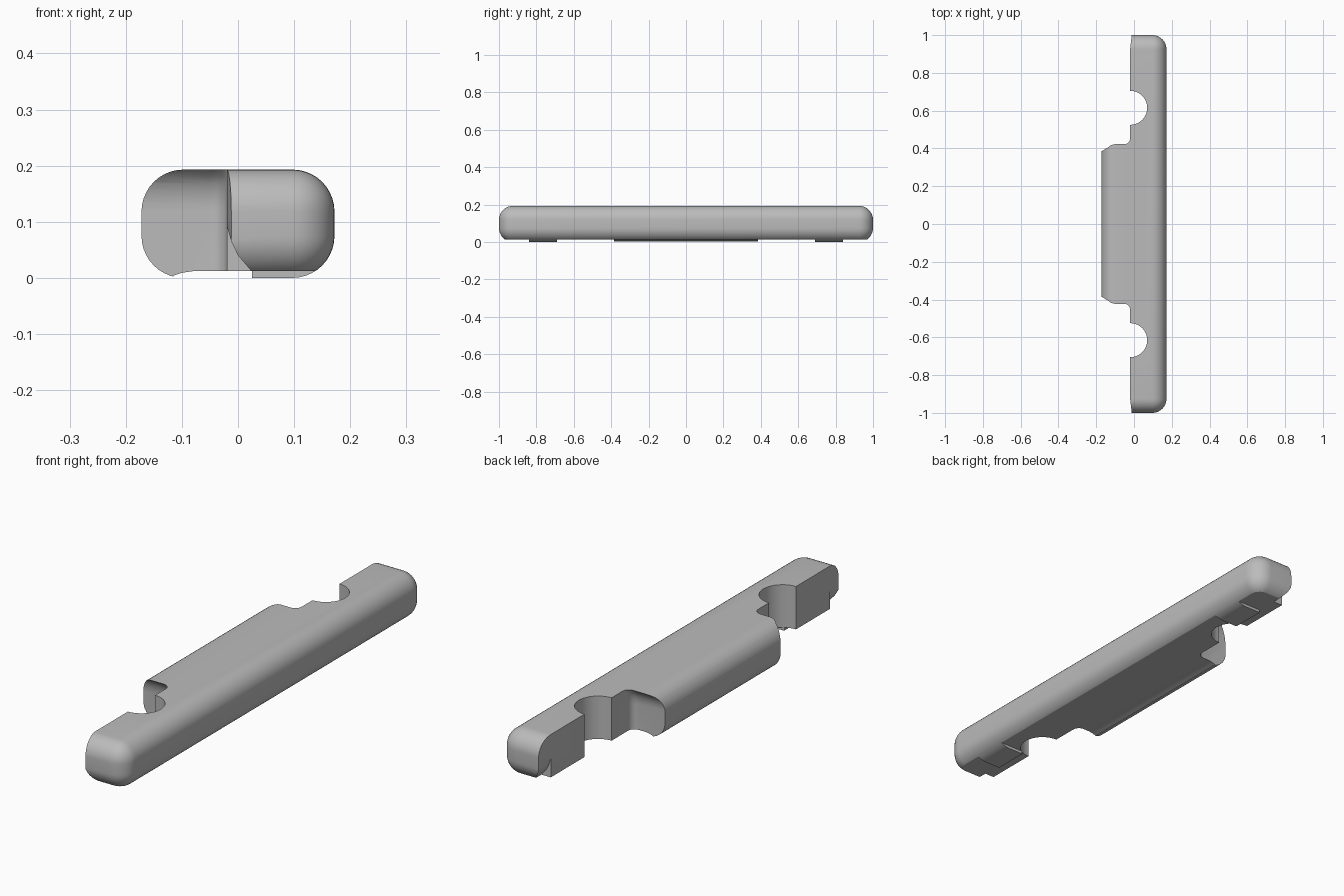
import bpy, bmesh, math

cube = bpy.data.objects.get("Cube")
if cube:
    bpy.data.objects.remove(cube, do_unlink=True)

grey = bpy.data.materials.new("plain_grey")
grey.use_nodes = True
grey.diffuse_color = (0.5, 0.5, 0.5, 1)
grey.node_tree.nodes["Principled BSDF"].inputs["Base Color"].default_value = (0.5, 0.5, 0.5, 1)


def loft(name, rings):
    """Solid through a stack of matching closed outlines."""
    bm = bmesh.new()
    loops = [[bm.verts.new(p) for p in ring] for ring in rings]
    n = len(loops[0])
    for a, b in zip(loops, loops[1:]):
        for i in range(n):
            j = (i + 1) % n
            bm.faces.new((a[i], a[j], b[j], b[i]))
    bm.faces.new(loops[0][::-1])
    bm.faces.new(loops[-1])
    bmesh.ops.recalc_face_normals(bm, faces=bm.faces)
    mesh = bpy.data.meshes.new(name)
    bm.to_mesh(mesh)
    bm.free()
    ob = bpy.data.objects.new(name, mesh)
    bpy.context.collection.objects.link(ob)
    return ob


def box(name, x0, x1, y0, y1, z0, z1):
    return loft(name, [[(x0, y0, z), (x1, y0, z), (x1, y1, z), (x0, y1, z)] for z in (z0, z1)])


def prism(name, profile, y0, y1):
    return loft(name, [[(x, y, z) for x, z in profile] for y in (y0, y1)])


def arc(cx, cy, r, a0, a1, n):
    angles = [math.radians(a0 + (a1 - a0) * i / n) for i in range(n + 1)]
    return [(cx + r * math.cos(a), cy + r * math.sin(a)) for a in angles]


def side_notch(side):
    """Open side with a round socket, and a coved end on the central tab."""
    rings = []
    heights = [-0.1, 0.12] + [0.12 + 0.073 * i / 6 for i in range(1, 7)] + [0.3]
    for z in heights:
        t = min(max((z - 0.12) / 0.073, 0), 1)
        end = 0.385 + 0.038 * (1 - math.sqrt(1 - 0.95 * t * t))/ (1 - math.sqrt(0.05))
        plan = [(-0.4, end)]
        plan += arc(-0.05, end + 0.03, 0.03, -90, 0, 6)
        plan += arc(-0.02, 0.615, 0.09, -90, 90, 24)
        plan += [(-0.02, 0.93), (-0.012, 1.0), (-0.012, 1.1), (-0.4, 1.1)]
        rings.append([(x, side * y, z) for x, y in plan])
    return loft("notch_cutter", rings)


# Rounded bar
body = box("bar_body", -0.172, 0.172, -1, 1, 0, 0.193)
body.data.materials.append(grey)
bevel = body.modifiers.new("rounding", "BEVEL")
bevel.width = 0.075
bevel.segments = 10
bevel.limit_method = 'NONE'

# Shallow underside recess that leaves a lip and two feet
recess = [(-0.13, -0.05), (-0.115, 0.004), (-0.1, 0.009), (-0.08, 0.012), (0.025, 0.012), (0.025, -0.05)]
cutters = [prism("recess_cutter", recess, -1.2, 1.2),
           box("middle_cutter", 0.02, 0.3, -0.69, 0.69, -0.05, 0.012)]
for side in (-1, 1):
    cutters.append(side_notch(side))
    y0, y1 = sorted((side * 0.84, side * 1.2))
    cutters.append(box("end_cutter", 0.02, 0.3, y0, y1, -0.05, 0.012))
    # Softened lower corner at each tip
    y0, y1 = sorted((side * 0.93, side * 1.2))
    corner = [(-0.06, 0.1), (-0.019, 0.09), (-0.012, 0.065), (0, 0.04), (0.03, 0.005), (-0.06, -0.05)]
    cutters.append(prism("corner_cutter", corner, y0, y1))

for cutter in cutters:
    cutter.hide_render = True
    cut = body.modifiers.new("cut", "BOOLEAN")
    cut.operation = 'DIFFERENCE'
    cut.solver = 'EXACT'
    cut.object = cutter

# Bake the cuts and drop the helpers
depsgraph = bpy.context.evaluated_depsgraph_get()
final = bpy.data.meshes.new_from_object(body.evaluated_get(depsgraph))
body.modifiers.clear()
body.data = final
final.materials.clear()
final.materials.append(grey)
for poly in final.polygons:
    poly.material_index = 0
for cutter in cutters:
    bpy.data.objects.remove(cutter, do_unlink=True)

bpy.ops.object.select_all(action='DESELECT')
body.select_set(True)
bpy.context.view_layer.objects.active = body
bpy.ops.object.shade_smooth_by_angle(angle=math.radians(30))
